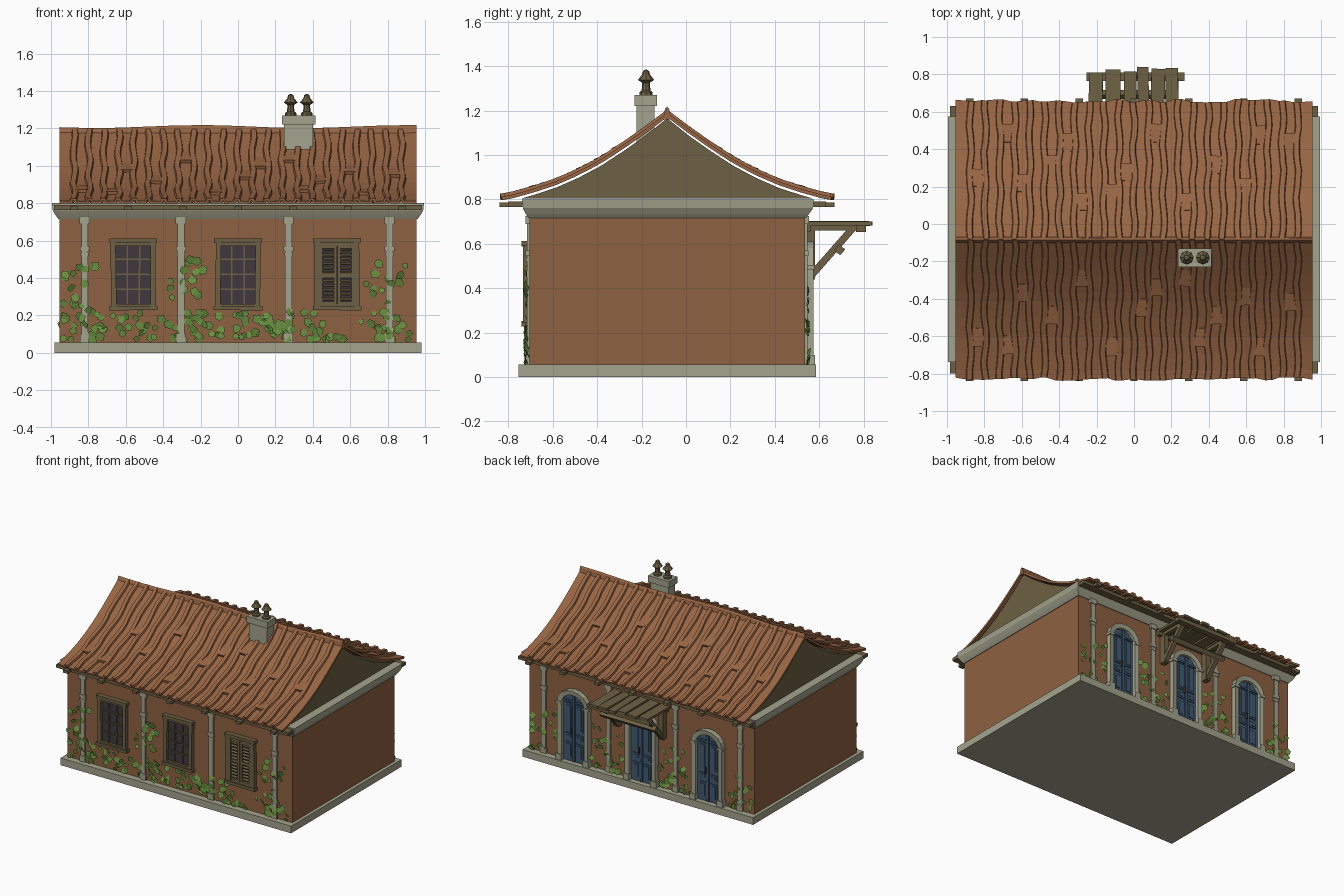
import bpy, bmesh, math, random
from mathutils import Matrix, Vector

if "Cube" in bpy.data.objects:
    bpy.data.objects.remove(bpy.data.objects["Cube"])
random.seed(4)

def mat(name, r, g, b):
    m = bpy.data.materials.new(name)
    m.diffuse_color = (r, g, b, 1)
    m.use_nodes = True
    m.node_tree.nodes["Principled BSDF"].inputs["Base Color"].default_value = m.diffuse_color
    return m

WALL = mat("wall_plaster", .27, .119, .053)
ROOF = mat("roof_tile", .31, .13, .056)
STONE = mat("pale_stone", .37, .37, .27)
WOOD = mat("old_wood", .155, .118, .057)
BLUE = mat("blue_door", .053, .10, .165)
GLASS = mat("dark_glass", .05, .04, .048)
LEAF = mat("ivy_green", .14, .28, .05)
R = random.uniform
RIDGE = -0.085

class Part:
    """Collects shapes in one mesh, then makes an object."""
    def __init__(self):
        self.bm = bmesh.new()
    def box(self, x0, x1, y0, y1, z0, z1, rot=None):
        c = Vector(((x0 + x1) / 2, (y0 + y1) / 2, (z0 + z1) / 2))
        m = Matrix.Translation(c) @ (rot.to_4x4() if rot else Matrix()) @ Matrix.Diagonal((x1 - x0, y1 - y0, z1 - z0, 1))
        bmesh.ops.create_cube(self.bm, size=1, matrix=m)
    def loft(self, loops, caps=True):
        vs = [[self.bm.verts.new(p) for p in l] for l in loops]
        n = len(vs[0])
        for a, b in zip(vs, vs[1:]):
            for i in range(n):
                self.bm.faces.new((a[i], a[(i + 1) % n], b[(i + 1) % n], b[i]))
        if caps:
            self.bm.faces.new(vs[0])
            self.bm.faces.new(vs[-1])
    def done(self, name, m, recalc=True):
        if recalc:
            bmesh.ops.recalc_face_normals(self.bm, faces=self.bm.faces)
        me = bpy.data.meshes.new(name)
        self.bm.to_mesh(me)
        self.bm.free()
        me.materials.append(m)
        ob = bpy.data.objects.new(name, me)
        bpy.context.collection.objects.link(ob)
        return ob

def simple(name, m, *dims):
    p = Part()
    p.box(*dims)
    return p.done(name, m)

def rect(x, y0, y1, z):
    return [(-x, y0, z), (x, y0, z), (x, y1, z), (-x, y1, z)]

# body
simple("plinth", STONE, -.98, .98, -.755, .585, 0, .055)
simple("walls", WALL, -.955, .955, -.705, .535, .055, .73)
p = Part()
p.loft([rect(.96, -.71, .54, .715), rect(.975, -.722, .555, .735), rect(.99, -.735, .572, .76), rect(.995, -.738, .576, .80)])
p.done("cornice", STONE)

# roof height by distance from the ridge
PROF = [1.18, 1.105, 1.035, .97, .917, .873, .84, .812, .795]
def roof_z(d):
    i = min(int(d * 10), 7)
    return PROF[i] + (PROF[i + 1] - PROF[i]) * (d * 10 - i)

# gable block filling the attic
ds = [.66, .6, .5, .4, .3, .2, .1]
out = [(RIDGE - d, roof_z(d) - .02) for d in ds] + [(RIDGE, 1.165)] + [(RIDGE + d, roof_z(d) - .02) for d in ds[::-1]]
p = Part()
p.loft([[(x, y, z) for y, z in out] for x in (-.935, .935)])
p.done("gables", WOOD)

# ribbed roof slopes with wavy ribs
N, ROWS, PITCH = 24, 16, .0795
for side, name in ((-1, "front_roof"), (1, "back_roof")):
    p = Part()
    phase = [R(0, 6.3) for _ in range(N + 1)]
    eave = [R(-.012, .008) for _ in range(N + 1)]
    rows = []
    for r in range(ROWS + 1):
        t = r / ROWS
        row = []
        for i in range(N + 1):
            d = t * (.745 + eave[i])
            y, z = RIDGE + side * d, roof_z(d)
            if i in (0, N):
                row.append((-.955 if i == 0 else .955, y, z))
                continue
            x = -.955 + i * PITCH + .006 * math.sin(t * 17 + phase[i]) + R(-.002, .002)
            row += [(x - .013, y, z), (x - .009, y, z + .016), (x + .009, y, z + .016), (x + .013, y, z)]
        rows.append([p.bm.verts.new(v) for v in row])
    for a, b in zip(rows, rows[1:]):
        for j in range(len(a) - 1):
            q = (a[j], a[j + 1], b[j + 1], b[j])
            p.bm.faces.new(q if side > 0 else q[::-1])
    ob = p.done(name, ROOF)
    s = ob.modifiers.new("thickness", 'SOLIDIFY')
    s.thickness, s.offset = .016, 0

    # lifted loose tiles
    p = Part()
    for i, d in ((1, .52), (4, .28), (3, .56), (8, .2), (6, .4), (10, .57), (12, .36), (13, .25), (15, .2),
                 (17, .4), (16, .52), (19, .3), (20, .57), (22, .33)):
        i = i if side < 0 else 23 - i
        x, y = -.955 + (i + .5) * PITCH, RIDGE + side * d
        slope = math.atan2(roof_z(d + .05) - roof_z(d - .05), .1) + .13
        p.box(x - .031, x + .031, y - .05, y + .05, roof_z(d) + .002, roof_z(d) + .019,
              Matrix.Rotation(side * slope, 3, 'X') @ Matrix.Rotation(R(-.08, .08), 3, 'Z'))
    p.done(name + "_loose_tiles", ROOF)

    # eave beam and rafter ends
    p = Part()
    a, b = sorted((RIDGE + side * .64, RIDGE + side * .715))
    p.box(-.985, .985, a, b, .765, .79)
    a, b = sorted((RIDGE + side * .64, RIDGE + side * .755))
    for k in range(-3, 4):
        x = k * .293
        p.box(x - .02, x + .02, a, b, .765, .786)
    p.done(name + "_eave_timbers", WOOD)

# ridge cap, slightly uneven
p = Part()
loops = []
for k in range(13):
    x, u = -.955 + k * .1592, .008 * math.sin(k * .9 + 3.6)
    loops.append([(x, RIDGE - .02, 1.16), (x, RIDGE - .009, 1.2 + u), (x, RIDGE, 1.21 + u), (x, RIDGE + .009, 1.2 + u), (x, RIDGE + .02, 1.16)])
p.loft(loops)
p.done("ridge_cap", ROOF)

# chimney
p = Part()
p.box(.247, .402, -.222, -.143, 1.02, 1.22)
p.box(.236, .414, -.231, -.131, 1.22, 1.27)
p.done("chimney", STONE)
p = Part()
for cx in (.282, .368):
    prof = [(.03, 1.27), (.03, 1.283), (.02, 1.29), (.017, 1.325), (.024, 1.33), (.037, 1.338), (.018, 1.362), (.014, 1.378), (.004, 1.384)]
    p.loft([[(cx + r * math.cos(a * math.pi / 4), -.18 + r * math.sin(a * math.pi / 4), z) for a in range(8)] for r, z in prof])
p.done("chimney_pots", WOOD)

# pilasters on front and back
for y, s, name in ((-.705, -1, "front_pilasters"), (.535, 1, "back_pilasters")):
    p = Part()
    for x in ((-.82, -.305, .27, .81) if s < 0 else (-.84, -.29, .28, .83)):
        for w, d, z0, z1 in ((.018, .012, .055, .73), (.024, .016, .055, .1), (.026, .017, .545, .57), (.022, .015, .52, .535), (.028, .018, .69, .725)):
            a, b = sorted((y, y + s * d))
            p.box(x - w, x + w, a, b, z0, z1)
    p.done(name, STONE)

# front windows
for k, x in enumerate((-.56, 0, .53)):
    simple("window_glass", GLASS, x - .1, x + .1, -.714, -.70, .25, .59)
    p = Part()
    tilt = lambda: Matrix.Rotation(R(-.015, .015), 3, 'Y')
    p.box(x - .128, x + .128, -.742, -.70, .588, .612, tilt())
    p.box(x - .13, x + .13, -.742, -.70, .228, .25, tilt())
    for s in (-1, 1):
        p.box(x + s * .106 - .014, x + s * .106 + .014, -.735, -.70, .24, .595, tilt())
    p.box(x - .1, x + .1, -.733, -.70, .572, .59)
    p.box(x - .1, x + .1, -.733, -.70, .245, .262)
    if k < 2:
        for dx in (-.033, .033):
            p.box(x + dx - .004, x + dx + .004, -.722, -.71, .25, .58, tilt())
        for z in (.34, .42, .5):
            p.box(x - .095, x + .095, -.722, -.71, z - .004, z + .004, tilt())
    else:
        # louvred shutters
        for s in (-1, 1):
            c = x + s * .048
            for e in (-1, 1):
                p.box(c + e * .038 - .008, c + e * .038 + .008, -.735, -.712, .256, .58)
            for z in (.264, .415, .568):
                p.box(c - .04, c + .04, -.733, -.712, z - .01, z + .01)
            for j in range(12):
                z = .288 + j * .0235
                p.box(c - .034, c + .034, -.73, -.714, z - .004, z + .004, Matrix.Rotation(.5, 3, 'X'))
    p.done("window_shutters" if k == 2 else "window_frame", WOOD)

# arched back doors
def arch(x, w, spring, rise, y):
    pts = [(x + w * math.cos(a * math.pi / 8), y, spring + rise * math.sin(a * math.pi / 8)) for a in range(9)]
    return [(x + w, y, .055)] + pts + [(x - w, y, .055)]

for x in (-.575, -.01, .565):
    o0, o1 = (arch(x, .13, .505, .105, y) for y in (.53, .575))
    i0, i1 = (arch(x, .095, .495, .08, y) for y in (.53, .57))
    p = Part()
    p.loft([o0, o1, i1, i0, o0], caps=False)
    for s in (-1, 1):
        p.box(x + s * .116 - .024, x + s * .116 + .024, .53, .58, .055, .1)
        p.box(x + s * .116 - .022, x + s * .116 + .022, .53, .579, .485, .505)
    p.done("door_surround", STONE)
    p = Part()
    p.loft([arch(x, .1, .495, .084, .53), arch(x, .1, .495, .084, .546)])
    for s in (-1, 1):
        for z0, z1 in ((.08, .2), (.225, .27), (.295, .5)):
            p.box(x + s * .045 - .03, x + s * .045 + .03, .54, .553, z0, z1)
            p.box(x + s * .045 - .018, x + s * .045 + .018, .54, .557, z0 + .013, z1 - .013)
    p.box(x - .008, x + .008, .54, .56, .06, .565)
    p.box(x - .095, x + .095, .54, .555, .51, .524)
    p.done("door", BLUE)
    simple("door_handle", GLASS, x + .012, x + .022, .545, .568, .27, .32)

# plank awning over the middle door
p = Part()
for x, w, y1 in ((-.205, .037, .81), (-.112, .04, .825), (-.02, .034, .815), (.05, .03, .84), (.127, .037, .83), (.203, .034, .835)):
    p.box(x - w, x + w, .535, y1, .682, .70, Matrix.Rotation(R(-.04, .04), 3, 'Z') @ Matrix.Rotation(R(-.05, .05), 3, 'Y'))
p.box(-.255, .27, .765, .81, .652, .682)
p.box(-.23, .24, .535, .56, .655, .682)
p.box(-.235, .235, .675, .71, .555, .59, Matrix.Rotation(.85, 3, 'X'))
for x in (-.19, .19):
    p.box(x - .017, x + .017, .515, .805, .55, .582, Matrix.Rotation(.85, 3, 'X'))
    p.box(x - .017, x + .017, .535, .78, .66, .683)
    p.box(x - .02, x + .02, .53, .58, .44, .665)
p.done("awning", WOOD)

# ivy leaves: clusters of (x centre, spread, height, count)
def ivy(name, y, s, groups, blocks):
    p = Part()
    for cx, sx, h, n in groups:
        for _ in range(n):
            x, z = cx + R(-sx, sx), .07 + (h - .07) * R(0, 1) ** 1.3
            if abs(x) > .94 or any(abs(x - b) < .14 and z > zb for b, zb in blocks):
                continue
            m = Matrix.Translation((x, y + s * R(.009, .018), z)) @ Matrix.Rotation(R(-.45, .45), 4, 'X') \
                @ Matrix.Rotation(R(-.45, .45), 4, 'Z') @ Matrix.Rotation(R(0, 6.3), 4, 'Y')
            r = R(.7, 1.15)
            shape = [(0, .027), (.022, .012), (.015, -.018), (-.015, -.018), (-.022, .012)]
            q = [p.bm.verts.new(m @ Vector((a * r, 0, b * r))) for a, b in shape]
            p.bm.faces.new(q if s < 0 else q[::-1])
    p.done(name, LEAF, recalc=False)

ivy("front_ivy", -.705, -1, ((-.86, .1, .5, 34), (-.6, .2, .23, 26), (-.28, .1, .5, 24), (0, .28, .23, 50), (.35, .22, .23, 34), (.8, .14, .52, 36)),
    ((-.56, .22), (0, .22), (.53, .22)))
ivy("back_ivy", .535, 1, ((-.84, .1, .36, 18), (-.29, .14, .38, 26), (.28, .14, .38, 26), (.83, .12, .4, 22)),
    ((-.575, 0), (-.01, 0), (.565, 0)))
